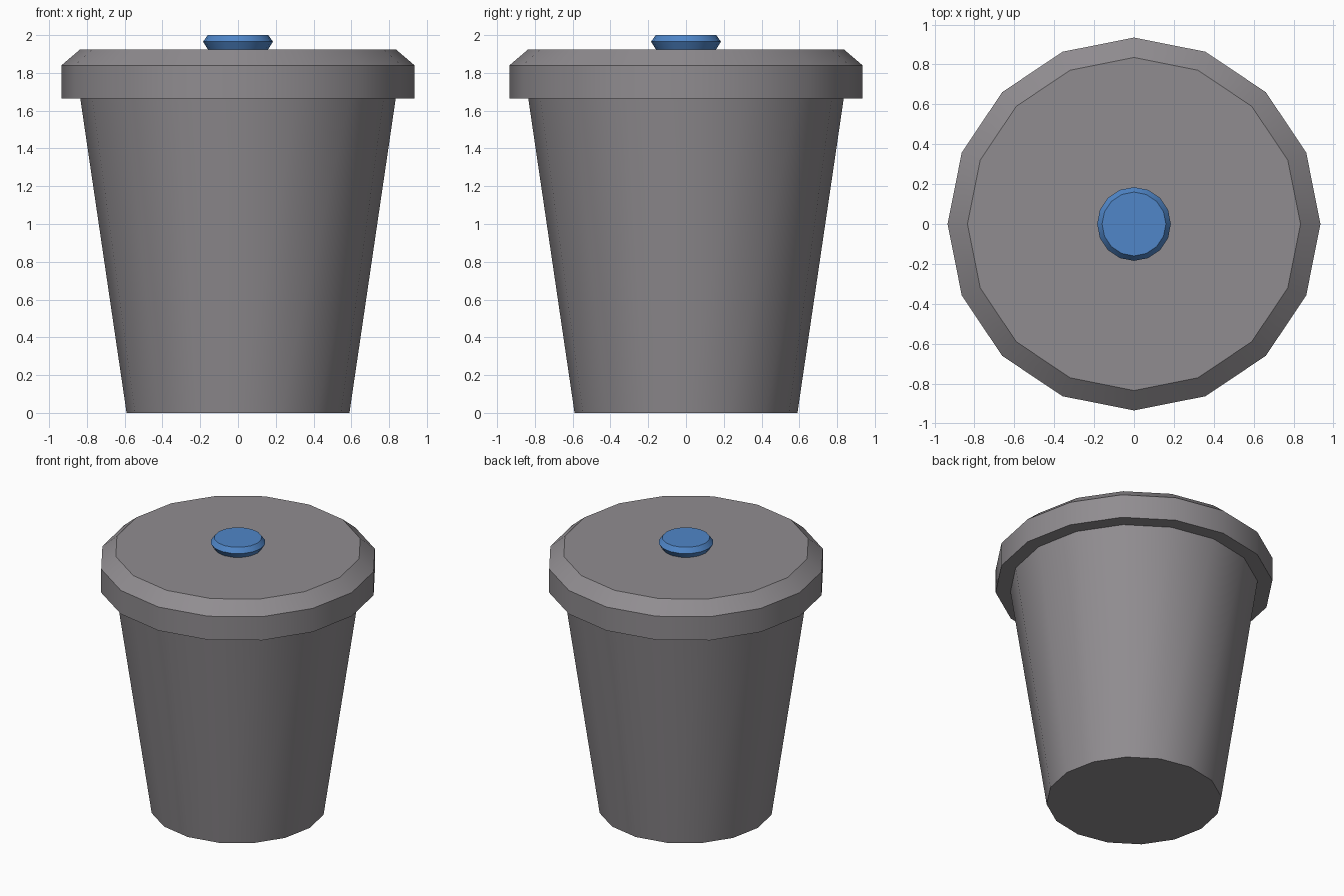
import bpy, bmesh, math

if "Cube" in bpy.data.objects:
    bpy.data.objects.remove(bpy.data.objects["Cube"])

SIDES = 16


def material(name, rgb):
    m = bpy.data.materials.new(name)
    m.diffuse_color = (*rgb, 1.0)
    m.use_nodes = True
    m.node_tree.nodes["Principled BSDF"].inputs["Base Color"].default_value = m.diffuse_color
    return m


def lathe(name, profile, mat):
    """Turn a (radius, height) profile into a closed, capped solid."""
    bm = bmesh.new()
    rings = []
    for r, z in profile:
        rings.append([bm.verts.new((r * math.cos(2 * math.pi * i / SIDES),
                                    r * math.sin(2 * math.pi * i / SIDES), z))
                      for i in range(SIDES)])
    for a, b in zip(rings, rings[1:]):
        for i in range(SIDES):
            j = (i + 1) % SIDES
            bm.faces.new((a[i], a[j], b[j], b[i]))
    bm.faces.new(rings[0][::-1])
    bm.faces.new(rings[-1])
    bmesh.ops.recalc_face_normals(bm, faces=bm.faces)
    mesh = bpy.data.meshes.new(name)
    bm.to_mesh(mesh)
    bm.free()
    mesh.materials.append(mat)
    obj = bpy.data.objects.new(name, mesh)
    bpy.context.collection.objects.link(obj)
    # smooth round the sides, crisp at the rims
    bpy.ops.object.select_all(action='DESELECT')
    obj.select_set(True)
    bpy.context.view_layer.objects.active = obj
    bpy.ops.object.shade_smooth_by_angle(angle=math.radians(30))
    return obj


grey = material("warm grey", (0.28, 0.265, 0.28))
blue = material("blue", (0.08, 0.24, 0.58))

# tapered bin and overhanging lid, one continuous shell
lathe("bin_with_lid", [(0.59, 0), (0.835, 1.665), (0.935, 1.665),
                       (0.935, 1.84), (0.835, 1.925)], grey)
# lid button
lathe("lid_knob", [(0.16, 1.925), (0.185, 1.965), (0.16, 2.0)], blue)
